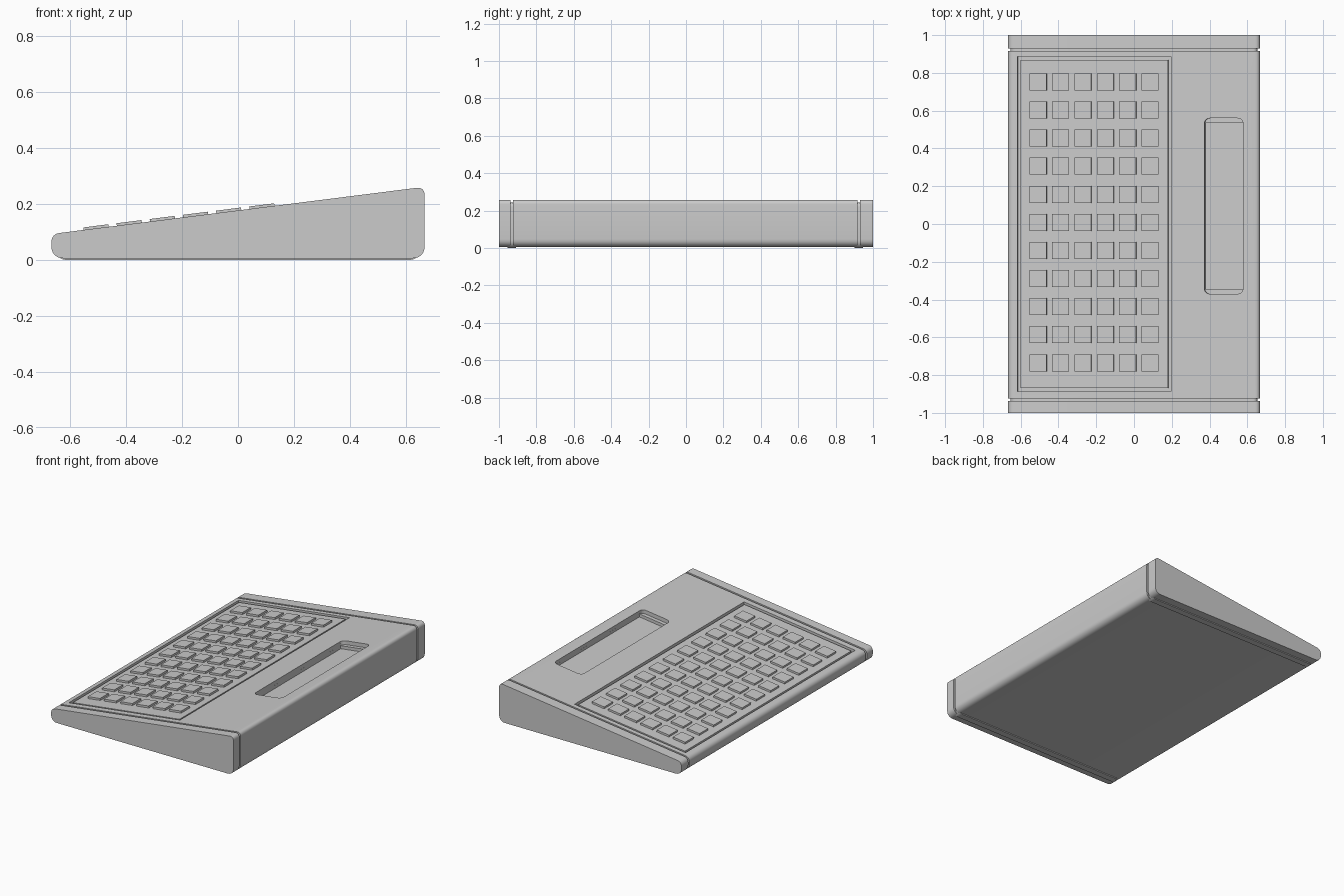
import bpy, bmesh, math
from mathutils import Vector, Matrix

if "Cube" in bpy.data.objects:
    bpy.data.objects.remove(bpy.data.objects["Cube"])

SLOPE = math.atan(0.1264)
# Frame lying on the sloping top surface
DECK = Matrix.Translation((0, 0, 0.177)) @ Matrix.Rotation(-SLOPE, 4, 'Y')


def fillet(corners, steps=6):
    """Round each (x, y, tangent length) corner of a polygon."""
    out, n = [], len(corners)
    for i, (x, y, d) in enumerate(corners):
        p = Vector((x, y))
        if d == 0:
            out.append(p)
            continue
        a = p + (Vector(corners[i - 1][:2]) - p).normalized() * d
        b = p + (Vector(corners[(i + 1) % n][:2]) - p).normalized() * d
        for s in range(steps + 1):
            t = s / steps
            w = 0.8 * 2 * t * (1 - t)
            k = (1 - t) ** 2 + w + t * t
            out.append((a * (1 - t) ** 2 + p * w + b * t * t) / k)
    return out


def prism(name, pts, lo, hi, place, matrix=Matrix()):
    """Solid between two copies of an outline."""
    bm = bmesh.new()
    ends = [[bm.verts.new(place(p, h)) for p in pts] for h in (lo, hi)]
    for loop in ends:
        bm.faces.new(loop)
    n = len(pts)
    for i in range(n):
        j = (i + 1) % n
        bm.faces.new((ends[0][i], ends[0][j], ends[1][j], ends[1][i]))
    bmesh.ops.recalc_face_normals(bm, faces=bm.faces)
    me = bpy.data.meshes.new(name)
    bm.to_mesh(me)
    bm.free()
    ob = bpy.data.objects.new(name, me)
    bpy.context.collection.objects.link(ob)
    ob.matrix_world = matrix
    return ob


def wedge(name, y0, y1, inset=0.0, bottom=0.006):
    x = 0.667 - inset
    top = lambda v: 0.177 + v * 0.1264 - inset
    pts = fillet([(-x, bottom, 0.042), (x, bottom, 0.042),
                  (x, top(x), 0.028), (-x, top(-x), 0.028)])
    return prism(name, pts, y0, y1, lambda p, h: (p.x, h, p.y))


def deck_block(name, x0, x1, y0, y1, lo, hi, r=0.0):
    pts = fillet([(x0, y0, r), (x1, y0, r), (x1, y1, r), (x0, y1, r)])
    return prism(name, pts, lo, hi, lambda p, h: (p.x, p.y, h), DECK)


def cut(target, cutter):
    m = target.modifiers.new(cutter.name, 'BOOLEAN')
    m.operation = 'DIFFERENCE'
    m.solver = 'EXACT'
    m.object = cutter
    cutter.hide_render = True
    cutter.hide_set(True)


# Case: main wedge, two end caps, recessed strips inside the seams
case = wedge("case_body", -0.925, 0.917)
parts = [case,
         wedge("front_cap", -1.0, -0.938),
         wedge("back_cap", 0.929, 1.0),
         wedge("front_seam", -0.955, -0.91, 0.013, 0.0),
         wedge("back_seam", 0.902, 0.945, 0.013, 0.0)]

# Keyboard recess and stepped slot
cut(case, deck_block("keyboard_cutter", -0.622, 0.197, -0.886, 0.886, -0.022, 0.1))
cut(case, deck_block("slot_cutter", 0.375, 0.582, -0.37, 0.56, -0.025, 0.1, 0.03))
cut(case, deck_block("slot_floor_cutter", 0.3752, 0.5818, -0.345, 0.535, -0.045, 0.1))

# Keyboard panel with a thin gap all round
deck_block("keyboard_panel", -0.606, 0.181, -0.868, 0.868, -0.03, -0.004)

# Keys: 6 columns by 11 rows
for c in range(6):
    for r in range(11):
        x, y = -0.511 + 0.1195 * c, -0.735 + 0.1487 * r
        deck_block(f"key_{c}_{r}", x - 0.045, x + 0.045,
                   y - 0.045, y + 0.045, -0.012, 0.009)

# Smooth the rounded case edges, keep creases sharp
bpy.ops.object.select_all(action='DESELECT')
for ob in parts:
    ob.select_set(True)
bpy.context.view_layer.objects.active = case
bpy.ops.object.shade_smooth_by_angle(angle=math.radians(30))
